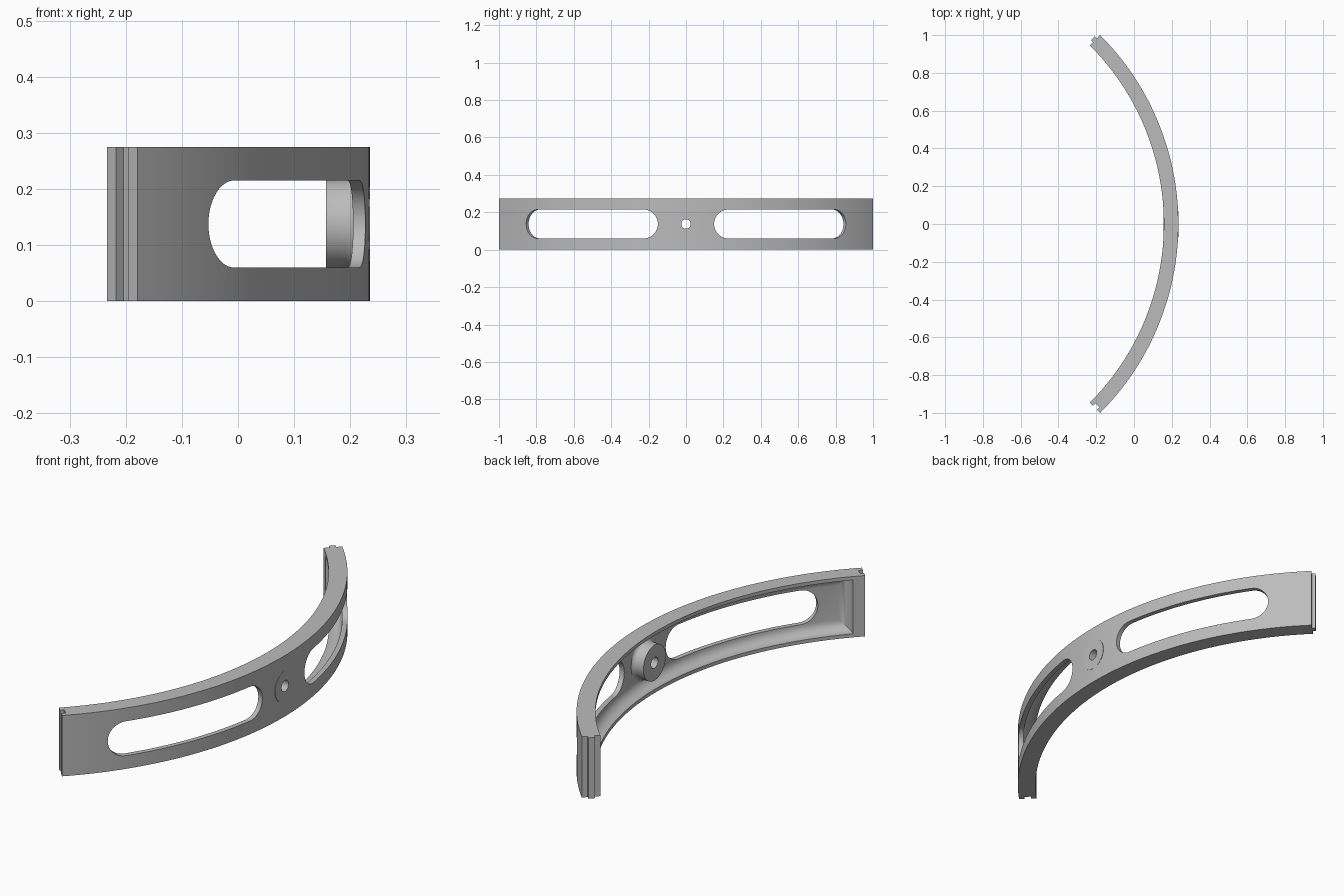
import bpy, bmesh, math
from math import sin, cos, radians, pi

R_OUT, R_IN, R_WALL = 1.414, 1.337, 1.392
CX, H = -1.179, 0.275
MID = H / 2
R_MID = (R_OUT + R_IN) / 2

cube = bpy.data.objects.get("Cube")
if cube:
    bpy.data.objects.remove(cube, do_unlink=True)

grey = bpy.data.materials.new("plain_grey")
grey.use_nodes = True
colour = (0.5, 0.5, 0.5, 1)
grey.diffuse_color = colour
grey.node_tree.nodes["Principled BSDF"].inputs["Base Color"].default_value = colour


def finish(name, bm):
    bmesh.ops.remove_doubles(bm, verts=bm.verts, dist=1e-5)
    bmesh.ops.recalc_face_normals(bm, faces=bm.faces)
    mesh = bpy.data.meshes.new(name)
    bm.to_mesh(mesh)
    bm.free()
    mesh.materials.append(grey)
    obj = bpy.data.objects.new(name, mesh)
    bpy.context.collection.objects.link(obj)
    return obj


def curved_solid(name, levels):
    """Closed solid from (radius, columns); a column is (angle, half height)."""
    bm = bmesh.new()
    rings = []
    for r, cols in levels:
        pts = [(a, MID - h) for a, h in cols] + [(a, MID + h) for a, h in reversed(cols)]
        rings.append([bm.verts.new((CX + r * cos(a), r * sin(a), z)) for a, z in pts])
    n = len(rings[0])
    for low, high in zip(rings, rings[1:]):
        for i in range(n):
            j = (i + 1) % n
            bm.faces.new((low[i], low[j], high[j], high[i]))
    for ring in (rings[0], rings[-1]):
        for i in range(n // 2 - 1):
            bm.faces.new((ring[i], ring[i + 1], ring[n - 2 - i], ring[n - 1 - i]))
    return finish(name, bm)


def band(start, end, half, steps):
    return [(start + (end - start) * i / steps, half) for i in range(steps + 1)]


def revolved(name, profile, steps=64):
    """Spin (x, radius) points about the horizontal axis through the middle."""
    bm = bmesh.new()
    verts = [bm.verts.new((x, 0, MID + r)) for x, r in profile]
    edges = [bm.edges.new(pair) for pair in zip(verts, verts[1:])]
    bmesh.ops.spin(bm, geom=verts + edges, cent=(0, 0, MID), axis=(1, 0, 0),
                   angle=2 * pi, steps=steps)
    return finish(name, bm)


def combine(target, other, operation):
    mod = target.modifiers.new(operation.title(), 'BOOLEAN')
    mod.operation, mod.solver, mod.object = operation, 'EXACT', other
    other.hide_render = True
    bpy.context.view_layer.objects.active = target
    bpy.ops.object.modifier_apply(modifier=mod.name)
    bpy.data.objects.remove(other, do_unlink=True)


# Curved quarter-circle rail
end = radians(45)
cols = band(-end, end, MID, 72)
rail = curved_solid("curved_rail", [(R_IN, cols), (R_OUT, cols)])

# Hollow on the inner side, with rounded edges where it meets the thin wall
FILLET, OPEN = 0.044, 0.1215
open_angle = radians(42.8)
levels = []
for k in range(9):
    t = k / 8 * pi / 2
    shrink = FILLET * (1 - sin(t))
    a = open_angle - shrink / R_IN
    levels.append((R_WALL - FILLET * (1 - cos(t)), band(-a, a, OPEN - shrink, 70)))
levels.append((R_IN - 0.02, levels[-1][1]))
combine(rail, curved_solid("hollow_cutter", levels), 'DIFFERENCE')

# Central boss with flared foot
boss_profile = [(0.157, 0), (0.157, 0.08), (0.192, 0.08)]
boss_profile += [(0.192 + 0.02 * sin(t), 0.1 - 0.02 * cos(t))
                 for t in (pi / 8, pi / 4, 3 * pi / 8, pi / 2)]
boss_profile += [(0.222, 0.1), (0.222, 0.07), (0.2353, 0.07), (0.2353, 0)]
combine(rail, revolved("boss", boss_profile), 'UNION')
combine(rail, revolved("hole_cutter", [(0.1, 0), (0.1, 0.025), (0.3, 0.025), (0.3, 0)], 32),
        'DIFFERENCE')

# Two long round-ended slots
SLOT = 0.0775
near, far = radians(6.1), radians(37.2)
cap = SLOT / R_OUT
quarter = [i / 12 * pi / 2 for i in range(13)]
slot = [(near + cap * (1 - cos(t)), SLOT * sin(t)) for t in quarter]
slot += band(near + cap, far - cap, SLOT, 24)[1:-1]
slot += [(far - cap * (1 - cos(t)), SLOT * sin(t)) for t in reversed(quarter)]
for side in (1, -1):
    shape = [(side * a, h) for a, h in slot]
    cutter = curved_solid("slot_cutter", [(R_WALL - 0.03, shape), (R_OUT + 0.05, shape)])
    combine(rail, cutter, 'DIFFERENCE')

# Joining tongue on one end, matching groove in the other
tongue = band(end - 0.01, end + 0.016 / R_MID, MID, 1)
combine(rail, curved_solid("tongue", [(R_MID - 0.014, tongue), (R_MID + 0.014, tongue)]), 'UNION')
groove = band(-end - 0.02, -end + 0.018 / R_MID, MID + 0.05, 1)
combine(rail, curved_solid("groove_cutter", [(R_MID - 0.015, groove), (R_MID + 0.015, groove)]),
        'DIFFERENCE')

# Smooth shading with crisp edges
bpy.ops.object.select_all(action='DESELECT')
rail.select_set(True)
bpy.context.view_layer.objects.active = rail
bpy.ops.object.shade_smooth_by_angle(angle=radians(30))
